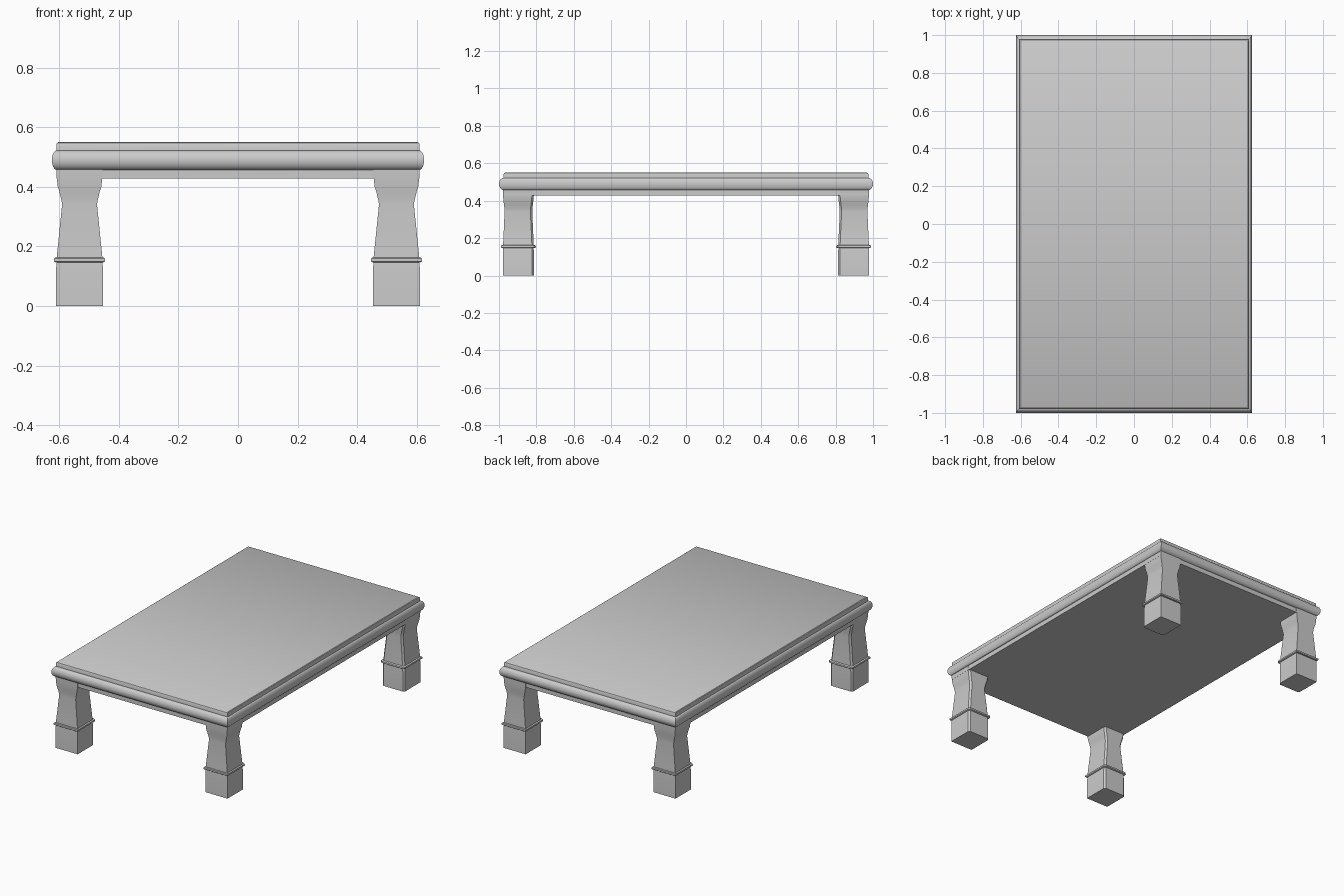
import bpy, bmesh, math

if "Cube" in bpy.data.objects:
    bpy.data.objects.remove(bpy.data.objects["Cube"])


def loft(name, sections):
    """Skin a stack of horizontal rings (equal point counts) and cap both ends."""
    bm = bmesh.new()
    rings = [[bm.verts.new(p) for p in s] for s in sections]
    n = len(rings[0])
    for a, b in zip(rings, rings[1:]):
        for i in range(n):
            j = (i + 1) % n
            bm.faces.new((a[i], a[j], b[j], b[i]))
    bm.faces.new(rings[0][::-1])
    bm.faces.new(rings[-1])
    bmesh.ops.recalc_face_normals(bm, faces=bm.faces)
    mesh = bpy.data.meshes.new(name)
    bm.to_mesh(mesh)
    bm.free()
    ob = bpy.data.objects.new(name, mesh)
    bpy.context.collection.objects.link(ob)
    bpy.ops.object.select_all(action='DESELECT')
    ob.select_set(True)
    bpy.context.view_layer.objects.active = ob
    bpy.ops.object.shade_smooth_by_angle(angle=math.radians(30))
    return ob


def rect(hx, hy, z):
    return [(-hx, -hy, z), (hx, -hy, z), (hx, hy, z), (-hx, hy, z)]


def top_ring(hx, z):
    # overhangs are stretched with the 1.6 : 1 plan
    return rect(hx, hx * 1.6, z)


# Table top: thin slab with a softened upper edge
loft("top_slab", [top_ring(h, z) for h, z in
                  [(0.610, 0.520), (0.610, 0.541), (0.608, 0.547), (0.604, 0.550)]])

# Rounded moulding running around the edge
N = 12
band = []
for i in range(N + 1):
    a = -math.pi / 2 + math.pi * i / N
    band.append(top_ring(0.608 + 0.017 * math.cos(a), 0.490 + 0.033 * math.sin(a)))
loft("edge_moulding", band)

# Flat underframe below the moulding
loft("underframe", [top_ring(0.609, 0.428), top_ring(0.609, 0.462)])

# Leg profile: half width x, half width y, height
SHAFT = [(0.077, 0.082, 0.160), (0.0585, 0.074, 0.342), (0.062, 0.075, 0.360),
         (0.068, 0.078, 0.385), (0.073, 0.080, 0.400), (0.076, 0.082, 0.425),
         (0.078, 0.083, 0.460)]
FOOT = [(0.079, 0.083, 0.0), (0.079, 0.083, 0.125), (0.076, 0.081, 0.150)]
COLLAR = [(0.081, 0.088, 0.147), (0.085, 0.092, 0.150), (0.086, 0.093, 0.155),
          (0.085, 0.092, 0.160), (0.081, 0.088, 0.163)]


def leg_ring(cx, cy, hx, hy, z, c=0.01):
    # the two corners facing the middle of the table are chamfered
    s = -1 if cy > 0 else 1
    pts = [(-hx, -hy), (hx, -hy), (hx, hy - c), (hx - c, hy), (-hx + c, hy), (-hx, hy - c)]
    return [(cx + x, cy + s * y, z) for x, y in pts]


for sx, side in ((-1, "left"), (1, "right")):
    for sy, end in ((-1, "front"), (1, "back")):
        for part, profile in (("shaft", SHAFT), ("foot", FOOT), ("collar", COLLAR)):
            loft(f"{end}_{side}_leg_{part}",
                 [leg_ring(sx * 0.532, sy * 0.896, *p) for p in profile])
